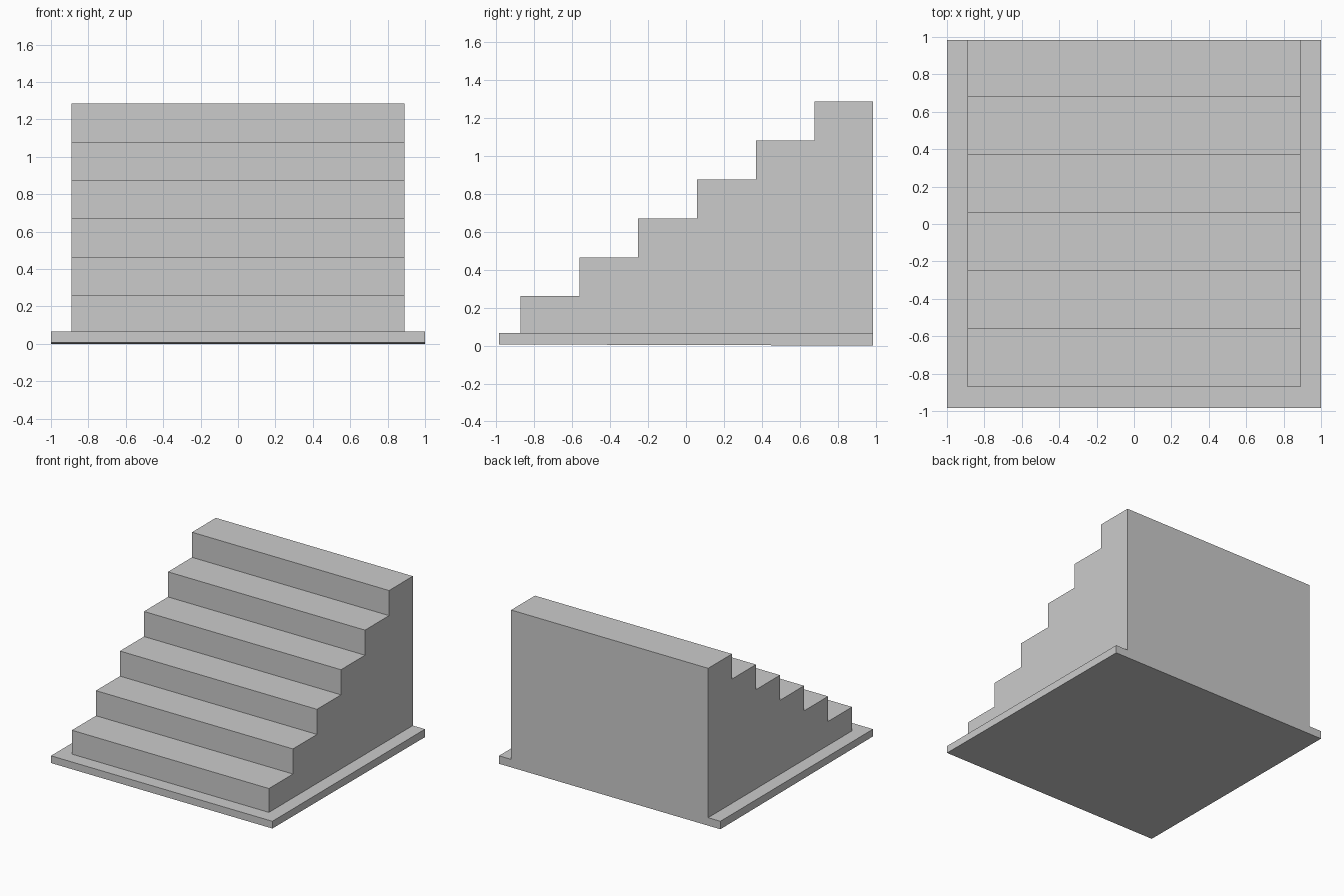
import bpy, bmesh

if "Cube" in bpy.data.objects:
    bpy.data.objects.remove(bpy.data.objects["Cube"])

BACK = 0.985
BASE_TOP = 0.065
STEPS, RUN, RISE = 6, 0.31, 0.205


def extrude_profile(name, points, half_width):
    """Extrude a closed (y, z) side profile across x, centred on x = 0."""
    bm = bmesh.new()
    face = bm.faces.new([bm.verts.new((-half_width, y, z)) for y, z in points])
    new = bmesh.ops.extrude_face_region(bm, geom=[face])["geom"]
    verts = [v for v in new if isinstance(v, bmesh.types.BMVert)]
    bmesh.ops.translate(bm, verts=verts, vec=(2 * half_width, 0, 0))
    bmesh.ops.recalc_face_normals(bm, faces=bm.faces)
    mesh = bpy.data.meshes.new(name)
    bm.to_mesh(mesh)
    bm.free()
    obj = bpy.data.objects.new(name, mesh)
    bpy.context.collection.objects.link(obj)
    return obj


# Base slab, with a very slightly raised front underside
staircase = extrude_profile("staircase", [
    (-BACK, 0.006), (BACK, 0), (BACK, BASE_TOP), (-BACK, BASE_TOP)], 1.0)

# Solid flight of steps, sunk into the slab and flush with its back
profile = [(BACK, 0.03), (-0.872, 0.03)]
for i in range(STEPS):
    y, z = -0.872 + i * RUN, 0.26 + i * RISE
    profile.append((y, z))
    profile.append((y + RUN if i < STEPS - 1 else BACK, z))
steps = extrude_profile("steps", profile, 0.89)
steps.hide_render = True

# Merge the flight and the slab into one solid
union = staircase.modifiers.new("join_steps", 'BOOLEAN')
union.operation = 'UNION'
union.solver = 'EXACT'
union.object = steps
bpy.context.view_layer.objects.active = staircase
staircase.select_set(True)
bpy.ops.object.modifier_apply(modifier=union.name)
bpy.data.objects.remove(steps)
